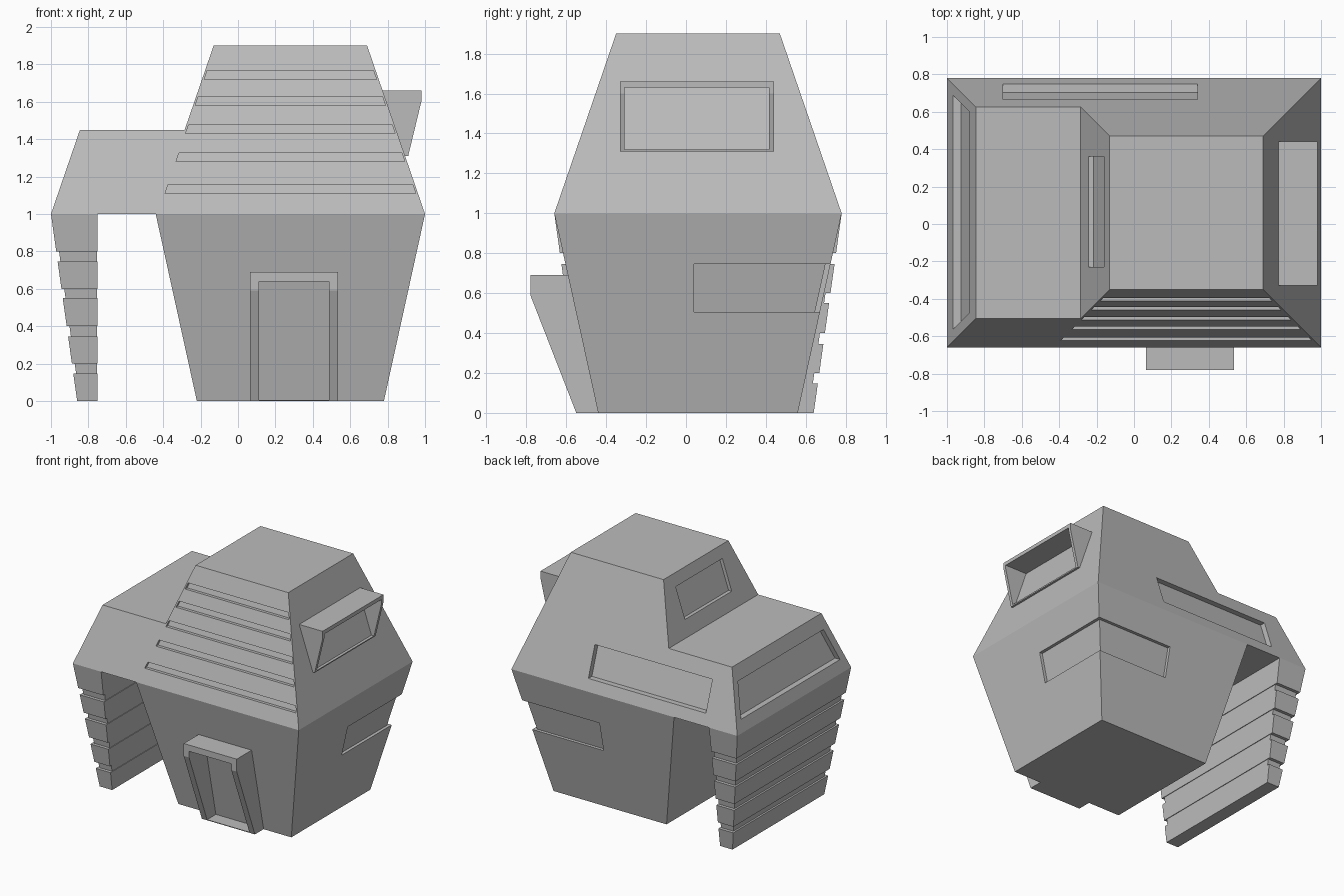
import bpy
import bmesh

cube = bpy.data.objects.get("Cube")
if cube:
    bpy.data.objects.remove(cube, do_unlink=True)

grey = bpy.data.materials.new("plain grey")
grey.use_nodes = True
GREY = (0.5, 0.5, 0.5, 1.0)
grey.diffuse_color = GREY
grey.node_tree.nodes["Principled BSDF"].inputs["Base Color"].default_value = GREY


def loft(name, ring_a, ring_b):
    """Solid between two matching rings of points."""
    bm = bmesh.new()
    a = [bm.verts.new(p) for p in ring_a]
    b = [bm.verts.new(p) for p in ring_b]
    bm.faces.new(a)
    bm.faces.new(b)
    for i in range(len(a)):
        j = (i + 1) % len(a)
        bm.faces.new((a[i], a[j], b[j], b[i]))
    bmesh.ops.recalc_face_normals(bm, faces=bm.faces)
    mesh = bpy.data.meshes.new(name)
    bm.to_mesh(mesh)
    bm.free()
    mesh.materials.append(grey)
    ob = bpy.data.objects.new(name, mesh)
    bpy.context.collection.objects.link(ob)
    return ob


def block(name, z0, r0, z1, r1):
    """Tapered block; r = (x min, x max, y min, y max) at each height."""
    def ring(r, z):
        return [(r[0], r[2], z), (r[1], r[2], z), (r[1], r[3], z), (r[0], r[3], z)]
    return loft(name, ring(r0, z0), ring(r1, z1))


def prism_x(name, profile, x0, x1):
    return loft(name, [(x0, y, z) for y, z in profile], [(x1, y, z) for y, z in profile])


def prism_y(name, profile, y0, y1):
    return loft(name, [(x, y0, z) for x, z in profile], [(x, y1, z) for x, z in profile])


def combine(ob, other, operation="DIFFERENCE", keep=False):
    """Apply a boolean and drop the helper."""
    other.hide_render = True
    mod = ob.modifiers.new("combine", "BOOLEAN")
    mod.operation = operation
    mod.solver = "EXACT"
    mod.object = other
    graph = bpy.context.evaluated_depsgraph_get()
    mesh = bpy.data.meshes.new_from_object(ob.evaluated_get(graph))
    ob.modifiers.clear()
    ob.data = mesh
    if not keep:
        bpy.data.objects.remove(other, do_unlink=True)


# Widest outline at mid height, and how far the walls lean in
LEFT, TOWER_L, RIGHT, FRONT, BACK = -1.0, -0.44, 1.0, -0.66, 0.78
ROOF, BASE, LEG = 0.344, 0.22, 0.14


def tower_rect(z):
    d = ROOF * (z - 1)
    return TOWER_L + d, RIGHT - d, FRONT + d, BACK - d


def wing_rect(z):
    d = ROOF * (z - 1)
    return LEFT + d, TOWER_L + d, FRONT + d, BACK - d


def base_rect(z):
    d = BASE * (1 - z)
    return TOWER_L + d, RIGHT - d, FRONT + d, BACK - d


def leg_rect(z, inset=0.0):
    d = LEG * (1 - z)
    return LEFT + d + inset * 0.6, -0.75 - inset * 0.2, FRONT + d + inset, BACK - d - inset


def slab(z0, z1, rect):
    return block("cutter", z0, rect(z0), z1, rect(z1))


# Main masses
lower_body = block("lower_body", 0, base_rect(0), 1, base_rect(1))
tower = block("tower", 1, tower_rect(1), 1.9, tower_rect(1.9))
wing = block("side_wing", 1, wing_rect(1), 1.45, wing_rect(1.45))

# Front vent grooves
for z in (1.11, 1.28, 1.43, 1.58, 1.72):
    def groove(h):
        x0, x1, y0, _ = tower_rect(h)
        return x0 + 0.012, x1 - 0.012, y0 - 0.1, y0 + 0.025
    combine(tower, slab(z, z + 0.047, groove))

# Tower side window
combine(tower, slab(1.57, 1.81, lambda h: (
    tower_rect(h)[0] - 0.1, tower_rect(h)[0] + 0.028, -0.23, 0.36)))

# Long rear window across tower and wing
for mass in (tower, wing):
    combine(mass, slab(1.09, 1.33, lambda h: (
        -0.70, 0.34, tower_rect(h)[3] - 0.045, tower_rect(h)[3] + 0.1)))

# Wing side window, ends following the sloped corners
combine(wing, slab(1.09, 1.34, lambda h: (
    wing_rect(h)[0] - 0.1, wing_rect(h)[0] + 0.045,
    wing_rect(h)[2] + 0.065, wing_rect(h)[3] - 0.06)))

# Corner window wrapping right and rear walls
combine(lower_body, slab(0.505, 0.745, lambda h: (
    base_rect(h)[1] - 0.025, base_rect(h)[1] + 0.1, 0.04, 1)))
combine(lower_body, slab(0.505, 0.745, lambda h: (
    0.26, 1.2, base_rect(h)[3] - 0.025, base_rect(h)[3] + 0.1)))

# Banded support leg: slabs with recessed joints between
levels = [0, 0.147, 0.2, 0.345, 0.4, 0.55, 0.6, 0.745, 0.8, 1]
for i, (z0, z1) in enumerate(zip(levels, levels[1:])):
    inset = 0.025 if i % 2 else 0.0
    part = "leg_joint" if i % 2 else "leg_slab"
    block(part, z0, leg_rect(z0, inset), z1, leg_rect(z1, inset))

# Door surround
jamb = [(-0.55, 0), (-0.78, 0.59), (-0.78, 0.69), (-0.585, 0.69), (-0.435, 0)]
prism_x("door_jamb_right", jamb, 0.065, 0.113)
prism_x("door_jamb_left", jamb, 0.487, 0.535)
prism_x("door_lintel", [(-0.78, 0.64), (-0.78, 0.69), (-0.585, 0.69), (-0.575, 0.64)],
        0.113, 0.487)
block("door_sill", 0, (0.113, 0.487, -0.55, -0.435), 0.006, (0.113, 0.487, -0.552, -0.435))

# Projecting window hood on the right wall
cheek = [(0.91, 1.31), (0.98, 1.60), (0.98, 1.66), (0.765, 1.66), (0.885, 1.31)]
prism_y("hood_cheek_front", cheek, -0.33, -0.307)
prism_y("hood_cheek_back", cheek, 0.417, 0.44)
block("hood_top", 1.63, (0.77, 0.98, -0.307, 0.417), 1.66, (0.765, 0.98, -0.307, 0.417))
block("hood_sill", 1.31, (0.885, 0.91, -0.307, 0.417), 1.32, (0.88, 0.912, -0.307, 0.417))
